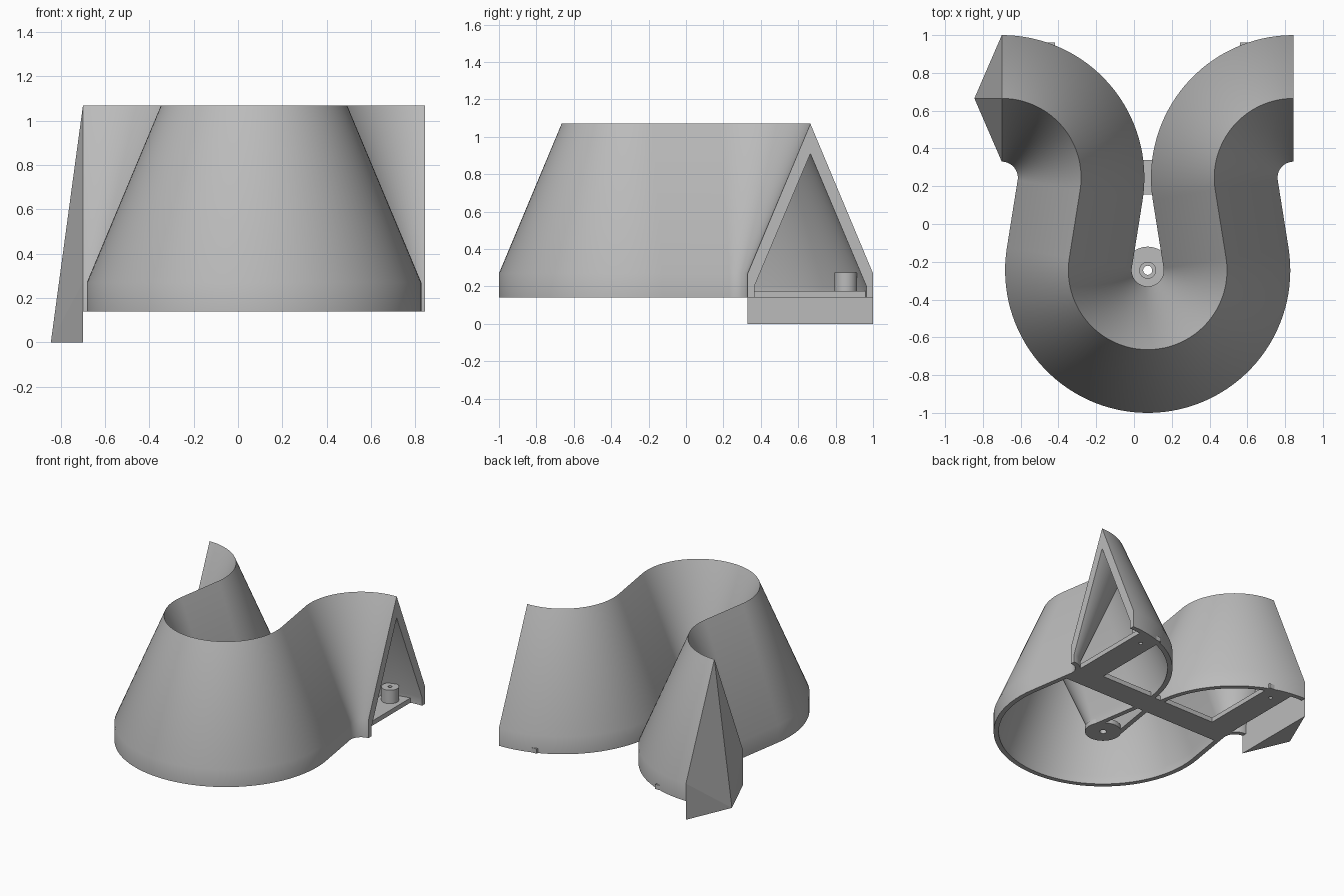
import bpy, bmesh, math
from mathutils import Vector

if "Cube" in bpy.data.objects:
    bpy.data.objects.remove(bpy.data.objects["Cube"])

grey = bpy.data.materials.new("plain_grey")
grey.use_nodes = True
colour = (0.5, 0.5, 0.5, 1)
grey.diffuse_color = colour
grey.node_tree.nodes["Principled BSDF"].inputs["Base Color"].default_value = colour

MID, END_X, RIDGE_R, HALF = 0.0725, 0.7725, 0.42, 0.335
ARC_Y, BASE, EAVE, TOP = 0.245, 0.14, 0.27, 1.07


def finish(name, bm, smooth=False):
    bmesh.ops.recalc_face_normals(bm, faces=bm.faces)
    mesh = bpy.data.meshes.new(name)
    bm.to_mesh(mesh)
    bm.free()
    mesh.materials.append(grey)
    obj = bpy.data.objects.new(name, mesh)
    bpy.context.collection.objects.link(obj)
    if smooth:
        bpy.ops.object.select_all(action='DESELECT')
        obj.select_set(True)
        bpy.context.view_layer.objects.active = obj
        bpy.ops.object.shade_smooth_by_angle(angle=math.radians(25))
    return obj


def loft(bm, rings, closed=False):
    """Skin closed rings of points; cap the ends unless the loft is closed."""
    rows = [[bm.verts.new(p) for p in ring] for ring in rings]
    n = len(rows[0])
    pairs = list(zip(rows, rows[1:])) + ([(rows[-1], rows[0])] if closed else [])
    for a, b in pairs:
        for i in range(n):
            j = (i + 1) % n
            bm.faces.new((a[i], a[j], b[j], b[i]))
    return rows


def tube(name, x, y, z0, z1, outer, inner, sides=48):
    bm = bmesh.new()
    profile = [(inner, z0), (outer, z0), (outer, z1), (inner, z1)]
    rings = []
    for k in range(sides):
        a = math.tau * k / sides
        rings.append([(x + r * math.cos(a), y + r * math.sin(a), z) for r, z in profile])
    loft(bm, rings, closed=True)
    return finish(name, bm, True)


# Serpentine path: three arcs joined by tangent lines
def arc(cx, cy, start, stop, turn, steps):
    out = []
    for k in range(steps + 1):
        a = math.radians(start + (stop - start) * k / steps)
        radial = Vector((math.cos(a), math.sin(a), 0))
        out.append((Vector((cx, cy, 0)) + radial * RIDGE_R, radial * turn))
    return out


gap = math.hypot(END_X, 2 * ARC_Y)
lean = math.degrees(math.acos(2 * RIDGE_R / gap) - math.atan2(2 * ARC_Y, END_X))
path = arc(MID - END_X, ARC_Y, 90, lean, 1, 32)
path += arc(MID, -ARC_Y, 180 + lean, 360 - lean, -1, 64)
path += arc(MID + END_X, ARC_Y, 180 - lean, 90, 1, 32)

# Hollow gabled shell swept along the path
outer = [(-HALF, BASE), (-HALF, EAVE), (0, TOP), (HALF, EAVE), (HALF, BASE)]
inner = [(0.3, BASE), (0.3, 0.2), (0, 0.91), (-0.3, 0.2), (-0.3, BASE)]
bm = bmesh.new()
rows = loft(bm, [[p + side * s + Vector((0, 0, z)) for s, z in outer + inner]
                 for p, side in path])
for row in (rows[0], rows[-1]):
    for i in range(4):
        bm.faces.new((row[i], row[i + 1], row[8 - i], row[9 - i]))
finish("winding_gable_shell", bm, True)

# Pointed end piece
bm = bmesh.new()
face_x, mid_y = MID - END_X, ARC_Y + RIDGE_R
points = [(face_x, mid_y + s, z) for s in (-HALF, HALF) for z in (0, EAVE)]
points += [(face_x, mid_y, TOP), (-0.845, mid_y, 0)]
bmesh.ops.convex_hull(bm, input=[bm.verts.new(p) for p in points])
finish("pointed_end", bm)

# U-shaped base frame
bm = bmesh.new()
half_plan = [(0.68, 0.155), (0.68, 0.96), (0.49, 0.96), (0.49, 0.34)]
plan = half_plan + [(-x, y) for x, y in reversed(half_plan)]
base = bm.faces.new([bm.verts.new((MID + x, y, BASE)) for x, y in plan])
grown = bmesh.ops.extrude_face_region(bm, geom=[base])["geom"]
bmesh.ops.translate(bm, vec=(0, 0, 0.035),
                    verts=[v for v in grown if isinstance(v, bmesh.types.BMVert)])
frame = finish("base_frame", bm)

# Posts on the frame, with drilled holes beneath
for label, sign in (("left", 1), ("right", -1)):
    x = MID + sign * 0.585
    tube(label + "_post", x, 0.855, 0.17, 0.275, 0.06, 0.014)
    bm = bmesh.new()
    bmesh.ops.create_cone(bm, cap_ends=True, segments=24, radius1=0.014,
                          radius2=0.014, depth=0.2)
    bmesh.ops.translate(bm, vec=(x, 0.855, BASE), verts=bm.verts)
    cutter = finish(label + "_hole_cutter", bm)
    cutter.hide_render = True
    cutter.hide_set(True)
    cutter.display_type = 'WIRE'
    cut = frame.modifiers.new(label + "_hole", 'BOOLEAN')
    cut.object = cutter
    cut.operation = 'DIFFERENCE'
    cut.solver = 'EXACT'

# Pivot disc nested in the centre bend
tube("pivot_disc", MID, -ARC_Y, BASE, 0.175, 0.125, 0.024)
tube("pivot_collar", MID, -ARC_Y, 0.175, 0.2, 0.045, 0.024)
